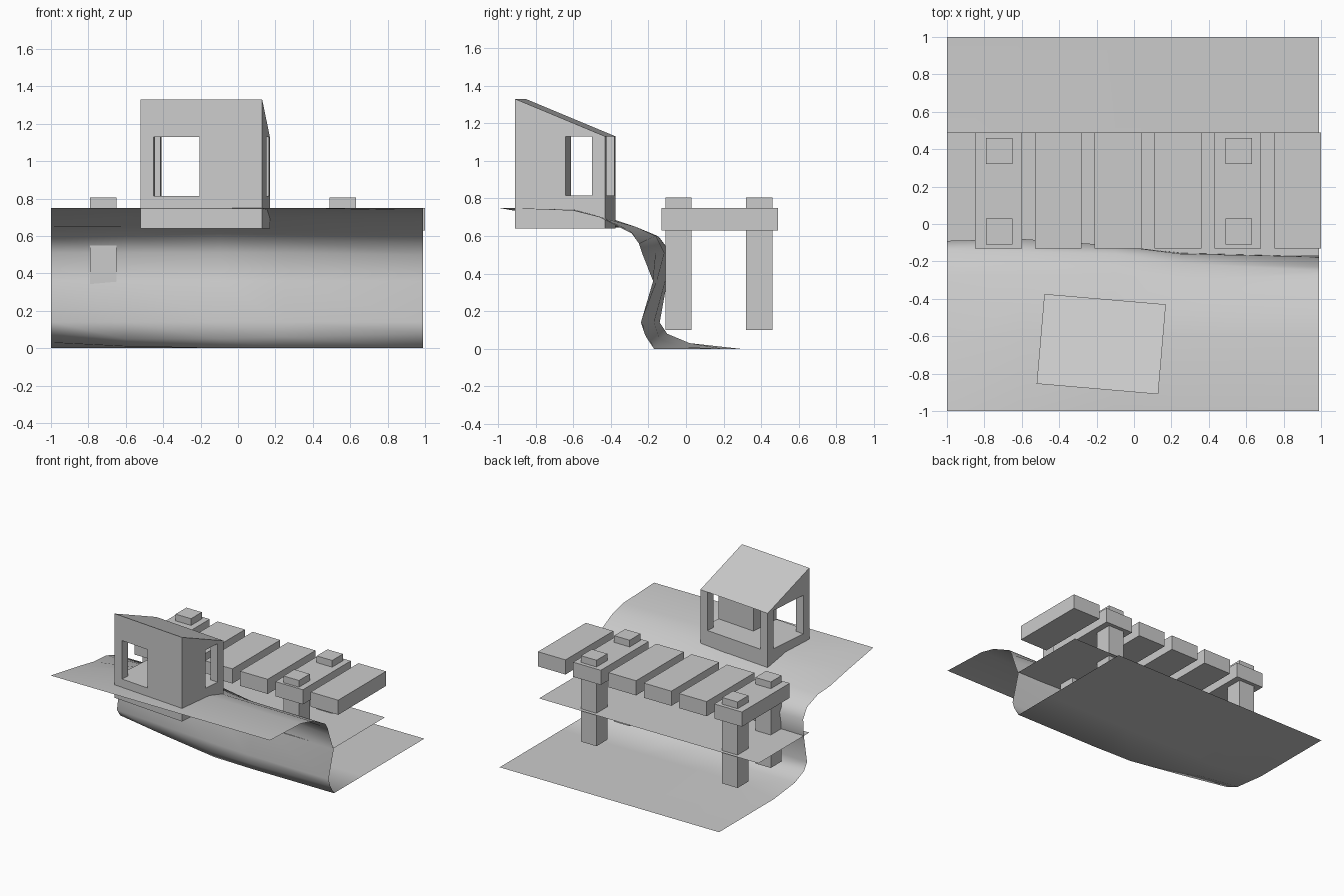
import bpy, bmesh, math
from mathutils import Matrix

if "Cube" in bpy.data.objects:
    bpy.data.objects.remove(bpy.data.objects["Cube"])


def make_mesh(name, verts, faces, matrix=None):
    me = bpy.data.meshes.new(name)
    me.from_pydata(verts, [], faces)
    ob = bpy.data.objects.new(name, me)
    bpy.context.collection.objects.link(ob)
    bm = bmesh.new()
    bm.from_mesh(me)
    if matrix:
        bm.transform(matrix)
    bmesh.ops.recalc_face_normals(bm, faces=bm.faces)
    bm.to_mesh(me)
    bm.free()
    return ob


BOX_FACES = [(0, 1, 3, 2), (4, 5, 7, 6), (0, 1, 5, 4),
             (2, 3, 7, 6), (0, 2, 6, 4), (1, 3, 7, 5)]


def box(name, xs, ys, zs, matrix=None):
    verts = [(x, y, z) for x in xs for y in ys for z in zs]
    return make_mesh(name, verts, BOX_FACES, matrix)


# River bank: a single sheet lofted through (y, z) profiles along x
sections = {
    -1.0: [(-1, .75), (-.65, .69), (-.44, .65), (-.28, .64), (-.14, .59), (-.09, .51),
           (-.10, .36), (-.14, .14), (-.10, .08), (.02, .03), (.29, 0), (1, 0)],
    -.6: [(-1, .75), (-.58, .74), (-.42, .70), (-.27, .65), (-.15, .60), (-.08, .51),
          (-.11, .36), (-.17, .14), (-.14, .05), (-.02, .01), (.2, 0), (1, 0)],
    -.1: [(-1, .75), (-.58, .74), (-.42, .69), (-.27, .65), (-.16, .60), (-.115, .51),
          (-.14, .36), (-.21, .14), (-.19, .05), (-.16, 0), (.2, 0), (1, 0)],
    .25: [(-1, .75), (-.60, .74), (-.45, .70), (-.30, .63), (-.21, .58), (-.16, .51),
          (-.155, .36), (-.23, .14), (-.21, .06), (-.17, 0), (.2, 0), (1, 0)],
    .99: [(-1, .75), (-.60, .735), (-.46, .70), (-.28, .61), (-.25, .56), (-.23, .50),
          (-.175, .36), (-.24, .14), (-.22, .08), (-.17, 0), (.2, 0), (1, 0)],
}
n = 12
verts = [(x, y, z) for x, prof in sections.items() for y, z in prof]
faces = [(i * n + j, (i + 1) * n + j, (i + 1) * n + j + 1, i * n + j + 1)
         for i in range(len(sections) - 1) for j in range(n - 1)]
bank = make_mesh("river_bank", verts, faces)
bpy.context.view_layer.objects.active = bank
bank.select_set(True)
bpy.ops.object.shade_smooth_by_angle(angle=math.radians(60))
bank.select_set(False)

# Water sheet
make_mesh("water", [(-1, -.17, .37), (.99, -.17, .37), (.99, .49, .37), (-1, .49, .37)],
          [(0, 1, 2, 3)])

# Dock planks
for i in range(6):
    x = -.85 + .32 * i
    box(f"dock_plank_{i}", (x, x + .25), (-.13, .49), (.63, .75))

# Dock posts rising through the planks
for x in (-.79, .49):
    for y in (-.11, .32):
        box("dock_post", (x, x + .14), (y, y + .14), (.10, .805))

# Hut, built in its own frame and turned slightly
hut = Matrix.Translation((-.175, -.642, 0)) @ Matrix.Rotation(math.radians(-4.9), 4, 'Z')
W, D, P = .326, .241, .07
box("hut_plinth", (-W, W), (-D, D), (.64, .815), hut)
box("hut_room", (-.01, W), (-D, .03), (.81, 1.13), hut)
for name, x, y in (("front_left", -W, -D), ("back_left", -W, D - P), ("back_right", W - P, D - P)):
    box(f"hut_post_{name}", (x, x + P), (y, y + P), (.81, 1.13), hut)

# Wedge roof, high at the front
make_mesh("hut_roof",
          [(x, y, z) for x in (-W, W) for y, z in ((-D, 1.13), (D, 1.13), (-D, 1.33))],
          [(0, 1, 2), (3, 4, 5), (0, 1, 4, 3), (1, 2, 5, 4), (0, 2, 5, 3)], hut)
